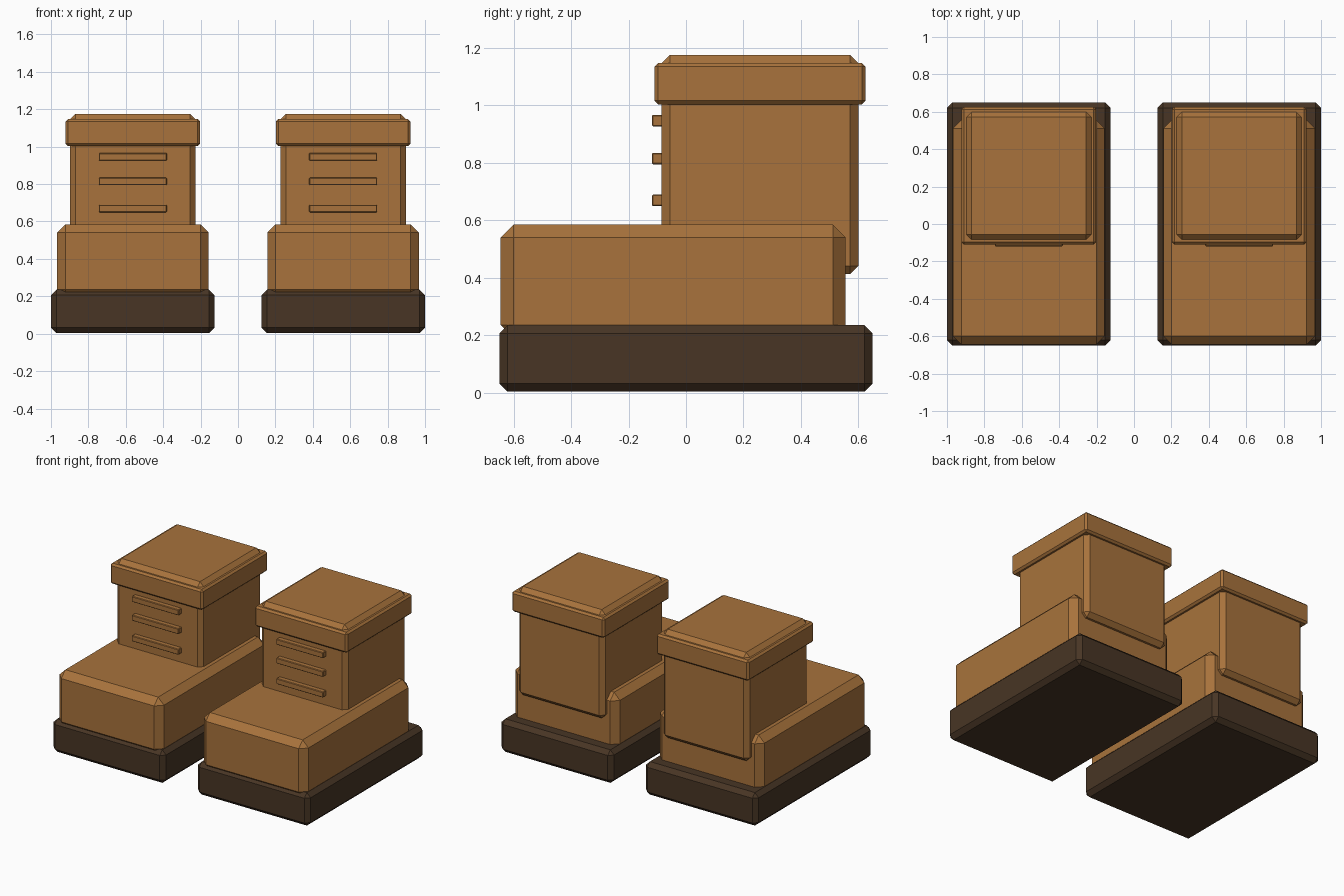
import bpy

if "Cube" in bpy.data.objects:
    bpy.data.objects.remove(bpy.data.objects["Cube"])


def make_material(name, rgb):
    mat = bpy.data.materials.new(name)
    mat.diffuse_color = (*rgb, 1.0)
    mat.use_nodes = True
    mat.node_tree.nodes["Principled BSDF"].inputs["Base Color"].default_value = mat.diffuse_color
    return mat


leather = make_material("tan leather", (0.392, 0.171, 0.045))
rubber = make_material("dark rubber", (0.065, 0.036, 0.018))


def chamfered_box(name, lo, hi, chamfer, mat):
    """Flat-shaded box between two corners with a single-segment bevel."""
    bpy.ops.mesh.primitive_cube_add(size=1)
    obj = bpy.context.object
    obj.name = name
    size = [b - a for a, b in zip(lo, hi)]
    mid = [(a + b) / 2 for a, b in zip(lo, hi)]
    for v in obj.data.vertices:
        v.co = [c * s for c, s in zip(v.co, size)]
    obj.location = mid
    bevel = obj.modifiers.new("chamfer", 'BEVEL')
    bevel.width = chamfer
    bevel.segments = 1
    obj.data.materials.append(mat)


CENTRE = 0.5625  # distance of each boot from the middle

for side, sign in (("left", -1), ("right", 1)):
    def part(name, half_width, y, z, chamfer, mat):
        cx = sign * CENTRE
        chamfered_box(f"{side}_{name}",
                      (cx - half_width, y[0], z[0]),
                      (cx + half_width, y[1], z[1]), chamfer, mat)

    # Thick sole
    part("sole", 0.4375, (-0.65, 0.65), (0.003, 0.235), 0.029, rubber)
    # Foot
    part("foot", 0.406, (-0.645, 0.556), (0.19, 0.585), 0.045, leather)
    # Shaft, overhanging the heel and showing above the cuff
    part("shaft", 0.335, (-0.085, 0.60), (0.412, 1.175), 0.029, leather)
    # Cuff
    part("cuff", 0.36, (-0.11, 0.625), (1.003, 1.147), 0.013, leather)
    # Laces
    for i, z in enumerate((0.669, 0.814, 0.946)):
        part(f"lace_{i + 1}", 0.182, (-0.119, -0.08),
             (z - 0.02, z + 0.02), 0.004, leather)
